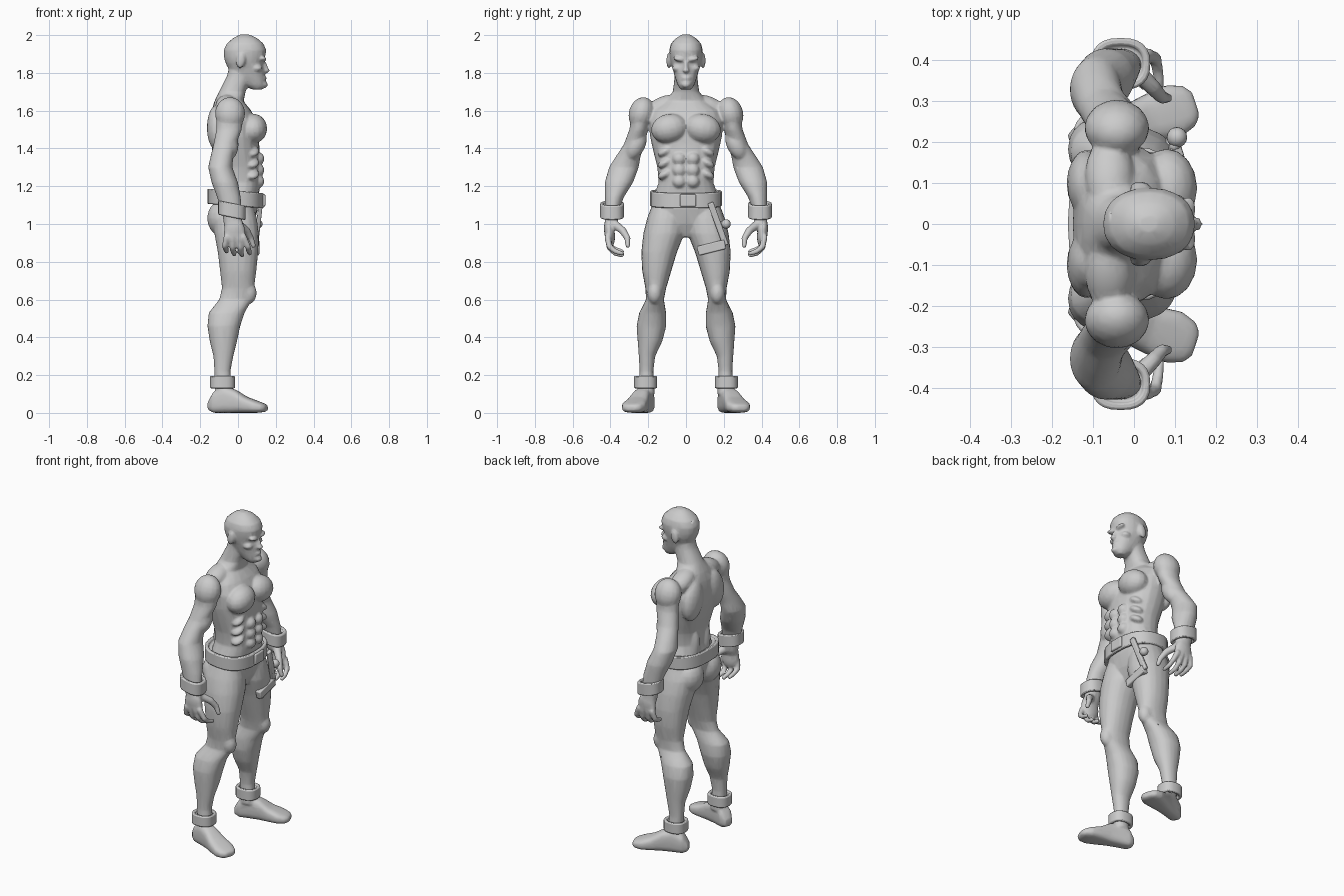
import bpy, bmesh
from math import cos, sin, pi, radians
from mathutils import Matrix, Vector


def loft(bm, rings, p=2.0, m=Matrix(), n=20):
    """Skin rings (height, x0, x1, y0, y1); a ring of 4 is symmetric in y."""
    loops = []
    for r in rings:
        h, x0, x1, y0, y1 = r if len(r) == 5 else (*r[:3], -r[3], r[3])
        loop = []
        for i in range(n):
            c, s = cos(2 * pi * i / n), sin(2 * pi * i / n)
            c, s = [(abs(v) ** (2 / p)) * (1 if v > 0 else -1) for v in (c, s)]
            v = Vector(((x0 + x1) / 2 + c * (x1 - x0) / 2, (y0 + y1) / 2 + s * (y1 - y0) / 2, h))
            loop.append(bm.verts.new(m @ v))
        loops.append(loop)
    for a, b in zip(loops, loops[1:]):
        for i in range(n):
            j = (i + 1) % n
            bm.faces.new((a[i], a[j], b[j], b[i]))
    bm.faces.new(loops[0][::-1])
    bm.faces.new(loops[-1])


def blob(bm, loc, rad, rot=0, axis='X'):
    m = Matrix.Translation(loc) @ Matrix.Rotation(radians(rot), 4, axis) @ Matrix.Diagonal((*rad, 1))
    bmesh.ops.create_uvsphere(bm, u_segments=16, v_segments=10, radius=1, matrix=m)


def tube(bm, pts, r0, r1):
    pts = [Vector(p) for p in pts]
    rad = [r0 + (r1 - r0) * i / (len(pts) - 1) for i in range(len(pts))]
    for p, r in zip(pts, rad):
        blob(bm, p, (r, r, r))
    for a, b, ra, rb in zip(pts, pts[1:], rad, rad[1:]):
        d = b - a
        m = Matrix.Translation((a + b) / 2) @ d.to_track_quat('Z', 'Y').to_matrix().to_4x4()
        bmesh.ops.create_cone(bm, cap_ends=True, segments=12, radius1=ra, radius2=rb, depth=d.length, matrix=m)


def finish(bm, name, mirror=False):
    bmesh.ops.recalc_face_normals(bm, faces=bm.faces[:])
    for f in bm.faces:
        f.smooth = True
    me = bpy.data.meshes.new(name)
    bm.to_mesh(me)
    bm.free()
    ob = bpy.data.objects.new(name, me)
    bpy.context.collection.objects.link(ob)
    if mirror:
        md = ob.modifiers.new("mirror", 'MIRROR')
        md.use_axis = (False, True, False)
        md.use_mirror_merge = False
    return ob


def bevel(ob, w):
    md = ob.modifiers.new("bevel", 'BEVEL')
    md.width, md.segments, md.limit_method = w, 2, 'ANGLE'
    for o in bpy.context.selected_objects:
        o.select_set(False)
    ob.select_set(True)
    bpy.context.view_layer.objects.active = ob
    bpy.ops.object.shade_smooth_by_angle(angle=radians(40))


body = bmesh.new()
# Torso and neck
loft(body, [(.93, -.07, .05, .05), (1.0, -.12, .085, .16), (1.08, -.135, .105, .185), (1.15, -.125, .11, .17),
            (1.22, -.11, .118, .145), (1.30, -.115, .118, .152), (1.38, -.135, .115, .172),
            (1.46, -.148, .11, .19), (1.54, -.15, .10, .195), (1.60, -.14, .07, .175),
            (1.65, -.125, .03, .11), (1.70, -.10, .04, .07), (1.78, -.06, .07, .06), (1.86, -.04, .08, .055)], 2.3)
blob(body, (.08, .088, 1.505), (.075, .098, .078), -12)          # pectoral
blob(body, (-.06, .12, 1.625), (.06, .10, .05), -22)             # trapezius
blob(body, (-.115, .10, 1.51), (.05, .08, .12), 12)              # shoulder blade
blob(body, (-.08, .05, 1.22), (.045, .04, .12))                  # lower back
blob(body, (-.085, .085, 1.03), (.078, .09, .095))               # buttock
for z in (1.225, 1.285, 1.345):
    blob(body, (.108, .036, z), (.032, .036, .034))              # abdominals
    blob(body, (.075, .11, z + .04), (.038, .045, .022), -30)    # ribs

# Head and face
loft(body, [(1.712, .075, .13, .028), (1.735, .03, .145, .044), (1.78, -.02, .142, .06), (1.82, -.05, .14, .07),
            (1.85, -.065, .132, .08), (1.88, -.074, .143, .086), (1.92, -.076, .15, .089), (1.955, -.06, .135, .08),
            (1.985, -.025, .10, .052), (2.003, .01, .06, .02)], 2.2)
blob(body, (.142, 0, 1.83), (.016, .012, .036), -14, 'Y')        # nose bridge
blob(body, (.152, 0, 1.813), (.016, .018, .012))                 # nose tip
blob(body, (.132, .036, 1.872), (.02, .034, .012), 12)           # brow
blob(body, (.135, 0, 1.772), (.018, .028, .012))                 # lips
blob(body, (.14, 0, 1.738), (.018, .024, .018))                  # chin
blob(body, (.10, .05, 1.825), (.03, .024, .018))                 # cheekbone
blob(body, (.015, .09, 1.865), (.024, .014, .042), 10, 'Y')      # ear

# Arm
loft(body, [(1.65, -.08, .0, .2, .25), (1.58, -.115, .03, .18, .288), (1.5, -.115, .02, .2, .30),
            (1.42, -.13, -.01, .22, .33), (1.36, -.145, -.025, .24, .37), (1.30, -.158, -.03, .25, .408),
            (1.22, -.14, .0, .28, .43), (1.14, -.11, .015, .33, .43), (1.06, -.085, .02, .355, .43),
            (1.0, -.075, .025, .36, .43), (.96, -.07, .03, .38, .43)])
blob(body, (-.042, .235, 1.585), (.08, .068, .088), 15)          # deltoid
blob(body, (-.045, .265, 1.42), (.048, .05, .085), 25)           # biceps
# Hand
blob(body, (-.018, .405, .955), (.058, .028, .075), -8)
for i, drop in enumerate((.02, .005, 0, .01)):
    x, t = -.06 + .03 * i, -.07 + .041 * i
    tube(body, [(x, .415, .93), (t, .405, .875 + drop / 2), (t + .005, .375, .845 + drop), (t + .01, .34, .835 + drop)], .017, .0125)
tube(body, [(.0, .38, 1.0), (.045, .335, .965), (.068, .31, .925), (.082, .308, .885)], .024, .013)

# Leg
loft(body, [(.10, -.12, -.03, .165, .255), (.22, -.125, -.04, .173, .245), (.30, -.13, -.025, .163, .25),
            (.38, -.15, -.005, .125, .256), (.46, -.162, .012, .104, .262), (.53, -.155, .035, .105, .248),
            (.60, -.10, .075, .117, .212), (.66, -.085, .085, .105, .215), (.75, -.095, .097, .078, .232),
            (.85, -.107, .107, .048, .237), (.95, -.125, .11, .008, .226), (1.03, -.13, .10, .005, .206),
            (1.10, -.1, .08, .02, .18)], 2.2)
blob(body, (.054, .166, .635), (.045, .04, .06))                 # kneecap

# Foot: lofted from heel to toe, splayed outwards
turn = Matrix.Translation((-.155, .195, 0)) @ Matrix.Rotation(radians(18), 4, 'Z')
along = Matrix(((0, 0, 1, 0), (0, 1, 0, 0), (1, 0, 0, 0), (0, 0, 0, 1)))
loft(body, [(0, .015, .06, .025), (.03, 0, .11, .042), (.09, 0, .14, .046), (.15, 0, .122, .05),
            (.21, 0, .085, .06), (.265, 0, .065, .066), (.305, .004, .05, .052), (.322, .012, .04, .03)],
     3, turn @ along)

# Blend the body parts into one skin
ob = finish(body, "body", True)
rm = ob.modifiers.new("blend", 'REMESH')
rm.mode, rm.voxel_size, rm.use_smooth_shade = 'VOXEL', .007, True
sm = ob.modifiers.new("soften", 'SMOOTH')
sm.factor, sm.iterations = .5, 4
dc = ob.modifiers.new("facets", 'DECIMATE')
dc.ratio = .2


def band(name, z0, z1, box, t, mirror=True, tilt=0):
    """Hollow-topped collar around a box (x0, x1, y0, y1) with wall t."""
    x0, x1, y0, y1 = box
    def grow(z, d):
        return (z, x0 - d, x1 + d, y0 - d, y1 + d)
    m = Matrix()
    m[2][0], m[2][3] = tilt, -tilt * (x0 + x1) / 2
    bm = bmesh.new()
    loft(bm, [grow(z0 + .015, -t), grow(z0, -t), grow(z0, 0), grow(z1, 0), grow(z1, -t), grow(z1 - .015, -t)], 2.5, m, 24)
    bevel(finish(bm, name, mirror), .006)


band("belt", 1.095, 1.175, (-.162, .135, -.19, .19), .02, False, -.08)
band("wrist_cuff", 1.035, 1.11, (-.105, .04, .328, .455), .018, True, -.2)
band("ankle_cuff", .13, .195, (-.148, -.015, .153, .275), .018)


def box(name, loc, size, rot_x=0, rot_y=0):
    bm = bmesh.new()
    m = (Matrix.Translation(loc) @ Matrix.Rotation(radians(rot_x), 4, 'X')
         @ Matrix.Rotation(radians(rot_y), 4, 'Y') @ Matrix.Diagonal((*size, 1)))
    bmesh.ops.create_cube(bm, size=1, matrix=m)
    bevel(finish(bm, name), .006)


# Belt buckle, hanging strap and thigh pouch
box("buckle", (.134, .01, 1.125), (.022, .085, .065))
box("hanging_strap", (.108, .17, 1.0), (.022, .032, .24), 20, 6)
box("thigh_pouch", (.095, .135, .875), (.035, .15, .05), 14)
bm = bmesh.new()
tube(bm, [(.095, .18, 1.0), (.105, .205, 1.0)], .013, .013)
blob(bm, (.105, .212, 1.0), (.025, .025, .025))
finish(bm, "pommel")
